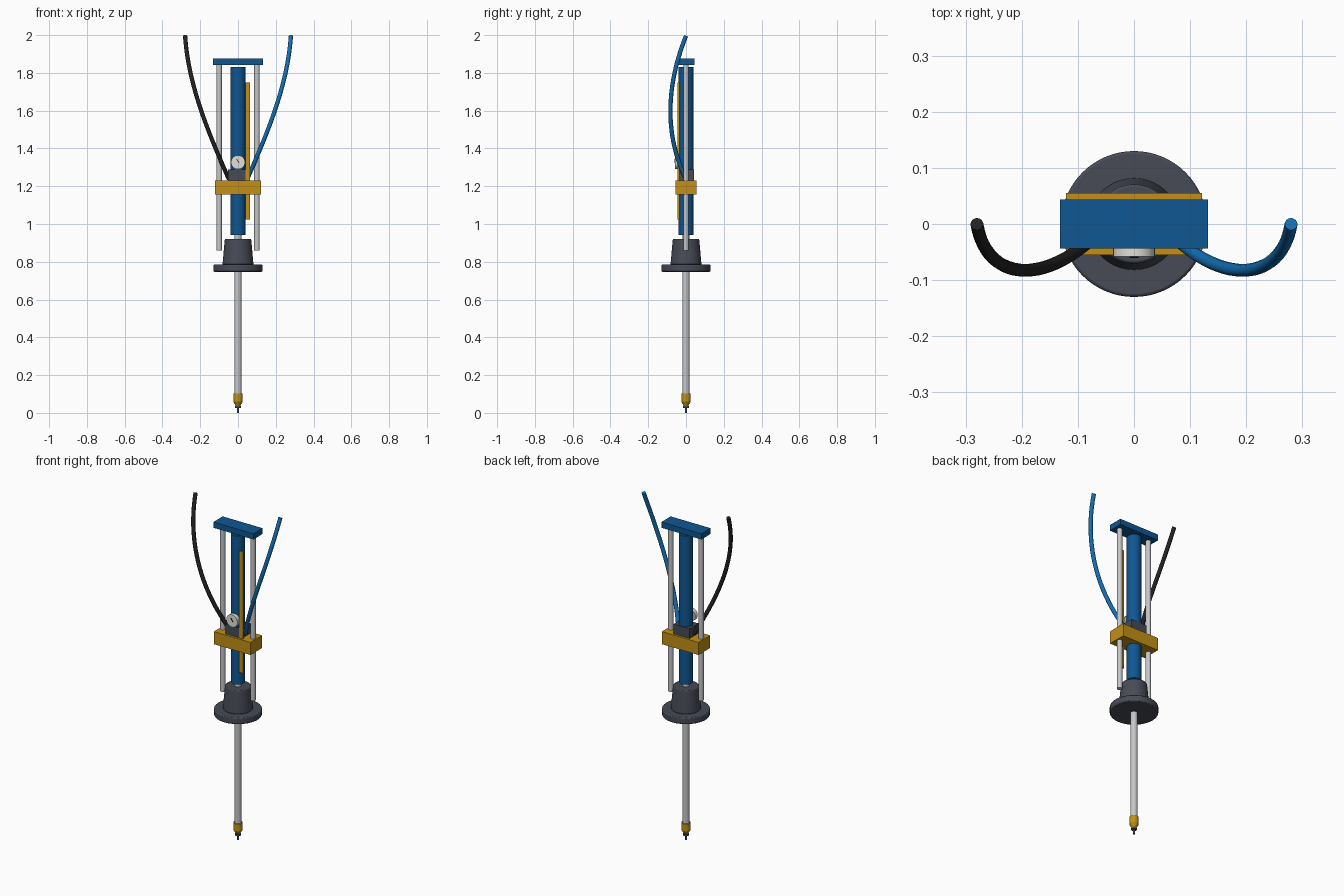
import bpy, math
from mathutils import Vector

if "Cube" in bpy.data.objects:
    bpy.data.objects.remove(bpy.data.objects["Cube"], do_unlink=True)


def material(name, rgb):
    m = bpy.data.materials.new(name)
    m.use_nodes = True
    m.diffuse_color = (*rgb, 1)
    m.node_tree.nodes["Principled BSDF"].inputs["Base Color"].default_value = (*rgb, 1)
    return m


BLUE = material("deep blue", (0.005, 0.095, 0.29))
HOSE_BLUE = material("hose blue", (0.006, 0.16, 0.46))
BRASS = material("golden yellow", (0.54, 0.28, 0.008))
GREY = material("slate grey", (0.065, 0.07, 0.093))
SILVER = material("silver", (0.56, 0.57, 0.58))
BLACK = material("rubber black", (0.016, 0.016, 0.017))
WHITE = material("dial white", (0.76, 0.75, 0.68))


def finish(obj, name, mat, smooth=False):
    obj.name = name
    obj.data.materials.append(mat)
    if smooth:
        bpy.ops.object.shade_smooth_by_angle(angle=math.radians(35))
    return obj


def box(name, mat, lo, hi):
    lo, hi = Vector(lo), Vector(hi)
    bpy.ops.mesh.primitive_cube_add(size=1, location=(lo + hi) / 2)
    obj = bpy.context.object
    obj.scale = hi - lo
    bpy.ops.object.transform_apply(location=False, rotation=False, scale=True)
    return finish(obj, name, mat)


def rod(name, mat, r, z0, z1, x=0, r_top=None, bevel=0, sides=40):
    bpy.ops.mesh.primitive_cone_add(vertices=sides, radius1=r, radius2=r if r_top is None else r_top,
                                    depth=z1 - z0, location=(x, 0, (z0 + z1) / 2))
    obj = bpy.context.object
    if bevel:
        mod = obj.modifiers.new("soft rim", "BEVEL")
        mod.width, mod.segments = bevel, 2
        mod.limit_method, mod.angle_limit = "ANGLE", math.radians(40)
    return finish(obj, name, mat, True)


# Drill shaft and nozzle tip
rod("main_shaft", SILVER, 0.019, 0.09, 0.95)
rod("nozzle_collar", BRASS, 0.025, 0.06, 0.103)
rod("nozzle_taper", BRASS, 0.012, 0.037, 0.06, r_top=0.025)
rod("nozzle_ring", GREY, 0.015, 0.026, 0.037)
rod("nozzle_pin", GREY, 0.006, 0, 0.026)

# Base housing
rod("base_flange", GREY, 0.13, 0.747, 0.785, bevel=0.005, sides=64)
rod("base_housing", GREY, 0.082, 0.785, 0.92, r_top=0.07, bevel=0.004, sides=64)

# Main barrel, guide rods and top plate
rod("barrel", BLUE, 0.039, 0.943, 1.83, sides=48)
for side, label in ((1, "left"), (-1, "right")):
    rod(label + "_guide_rod", SILVER, 0.0145, 0.86, 1.845, x=0.1 * side)
box("top_plate", BLUE, (-0.132, -0.044, 1.843), (0.132, 0.044, 1.877))

# Clamp, valve block and measuring strip
box("clamp_block", BRASS, (-0.121, -0.055, 1.155), (0.121, 0.055, 1.23))
box("valve_block", GREY, (-0.053, -0.042, 1.23), (0.053, 0.042, 1.288))
box("measuring_strip", BRASS, (0.039, -0.044, 1.025), (0.063, -0.035, 1.75))

# Pressure gauge on the front of the barrel
bpy.ops.mesh.primitive_cylinder_add(vertices=40, radius=0.037, depth=0.024,
                                    location=(0, -0.046, 1.327), rotation=(math.pi / 2, 0, 0))
finish(bpy.context.object, "gauge_dial", WHITE, True)
needle = box("gauge_needle", BLACK, (-0.002, -0.061, 1.321), (0.002, -0.057, 1.345))
needle.rotation_euler.y = -0.6


# Hoses sweeping up and outward
def hose(name, mat, side):
    path = bpy.data.curves.new(name, "CURVE")
    path.dimensions = "3D"
    path.bevel_depth, path.bevel_resolution = 0.0115, 4
    path.resolution_u, path.use_fill_caps = 24, True
    spline = path.splines.new("BEZIER")
    spline.bezier_points.add(1)
    start, end = spline.bezier_points
    for point in (start, end):
        point.handle_left_type = point.handle_right_type = "FREE"
    start.co = start.handle_left = (0.05 * side, 0, 1.24)
    start.handle_right = (0.145 * side, -0.11, 1.46)
    end.handle_left = (0.262 * side, -0.11, 1.72)
    end.co = end.handle_right = (0.28 * side, 0, 1.996)
    obj = bpy.data.objects.new(name, path)
    bpy.context.collection.objects.link(obj)
    bpy.ops.object.select_all(action="DESELECT")
    obj.select_set(True)
    bpy.context.view_layer.objects.active = obj
    bpy.ops.object.convert(target="MESH")
    finish(bpy.context.object, name, mat, True)


hose("left_hose", HOSE_BLUE, 1)
hose("right_hose", BLACK, -1)
